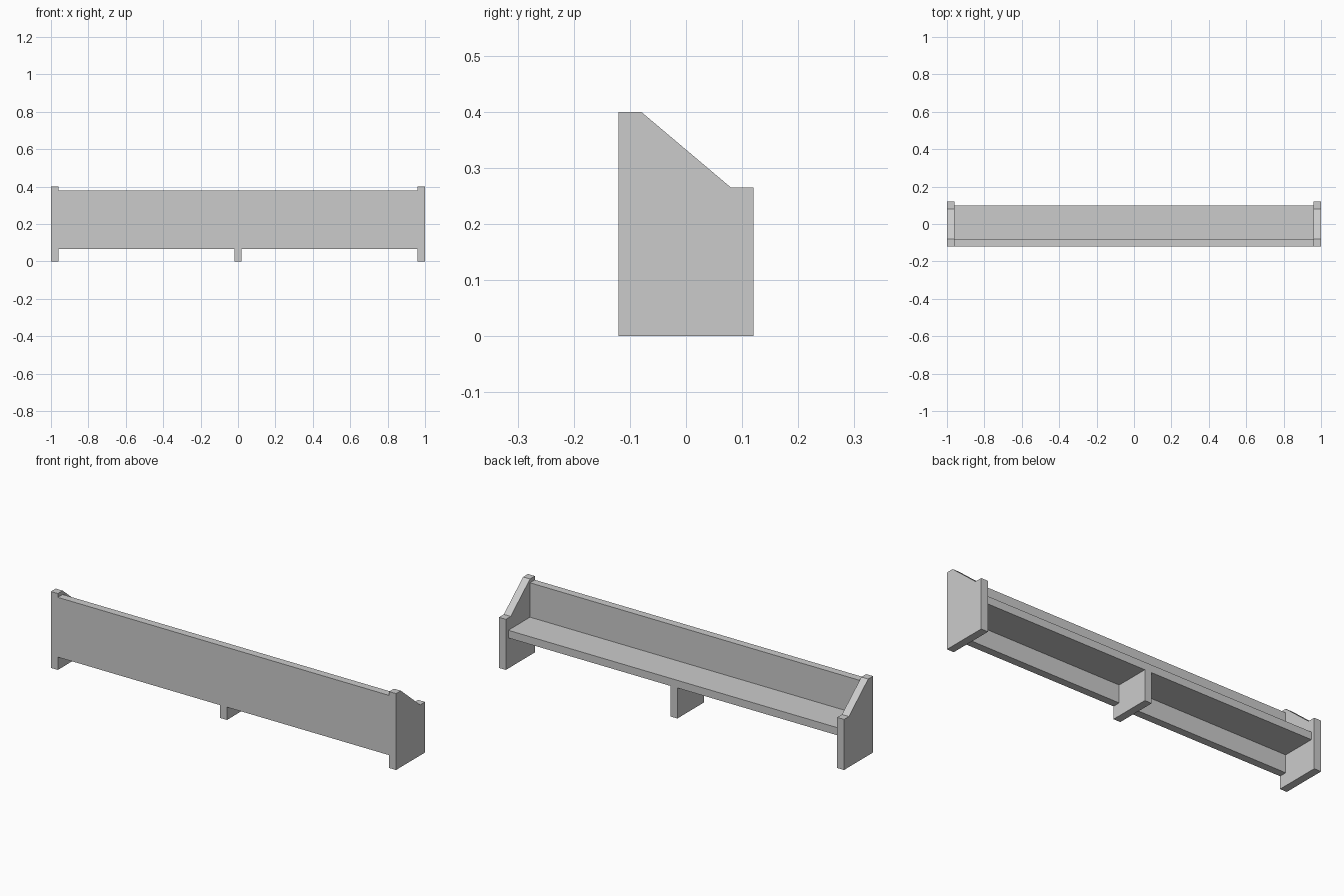
import bpy

cube = bpy.data.objects.get("Cube")
if cube:
    bpy.data.objects.remove(cube, do_unlink=True)

grey = bpy.data.materials.new("light_grey")
grey.use_nodes = True
grey.diffuse_color = (0.6, 0.6, 0.6, 1)
grey.node_tree.nodes["Principled BSDF"].inputs["Base Color"].default_value = (0.6, 0.6, 0.6, 1)


def board(name, profile, x0, x1):
    """Extrude a closed (y, z) profile along x from x0 to x1."""
    n = len(profile)
    verts = [(x, y, z) for x in (x0, x1) for y, z in profile]
    faces = [tuple(reversed(range(n))), tuple(range(n, 2 * n))]
    faces += [(i, (i + 1) % n, (i + 1) % n + n, i + n) for i in range(n)]
    mesh = bpy.data.meshes.new(name)
    mesh.from_pydata(verts, [], faces)
    mesh.materials.append(grey)
    obj = bpy.data.objects.new(name, mesh)
    bpy.context.collection.objects.link(obj)
    return obj


def rect(y0, y1, z0, z1):
    return [(y0, z0), (y1, z0), (y1, z1), (y0, z1)]


FRONT, BACK, THICK = -0.12, 0.12, 0.04
INNER = 1 - THICK          # inside face of the end panels
PANEL = FRONT + THICK      # inside face of the long panel
SHELF_EDGE, SHELF_TOP = 0.10, 0.20
SHELF_BASE = SHELF_TOP - THICK

# End panels with a sloped upper edge
end_profile = [(FRONT, 0), (BACK, 0), (BACK, 0.265), (0.08, 0.265),
               (PANEL, 0.4), (FRONT, 0.4)]
board("left_end_panel", end_profile, INNER, 1)
board("right_end_panel", end_profile, -1, -INNER)

# Long upright panel and the shelf behind it
board("long_panel", rect(FRONT, PANEL, 0.067, 0.38), -INNER, INNER)
board("shelf", rect(PANEL, SHELF_EDGE, SHELF_BASE, SHELF_TOP), -INNER, INNER)

# Middle support, notched around the long panel
board("middle_support", [(FRONT, 0), (SHELF_EDGE, 0), (SHELF_EDGE, SHELF_BASE),
                         (PANEL, SHELF_BASE), (PANEL, 0.067), (FRONT, 0.067)],
      -THICK / 2, THICK / 2)
